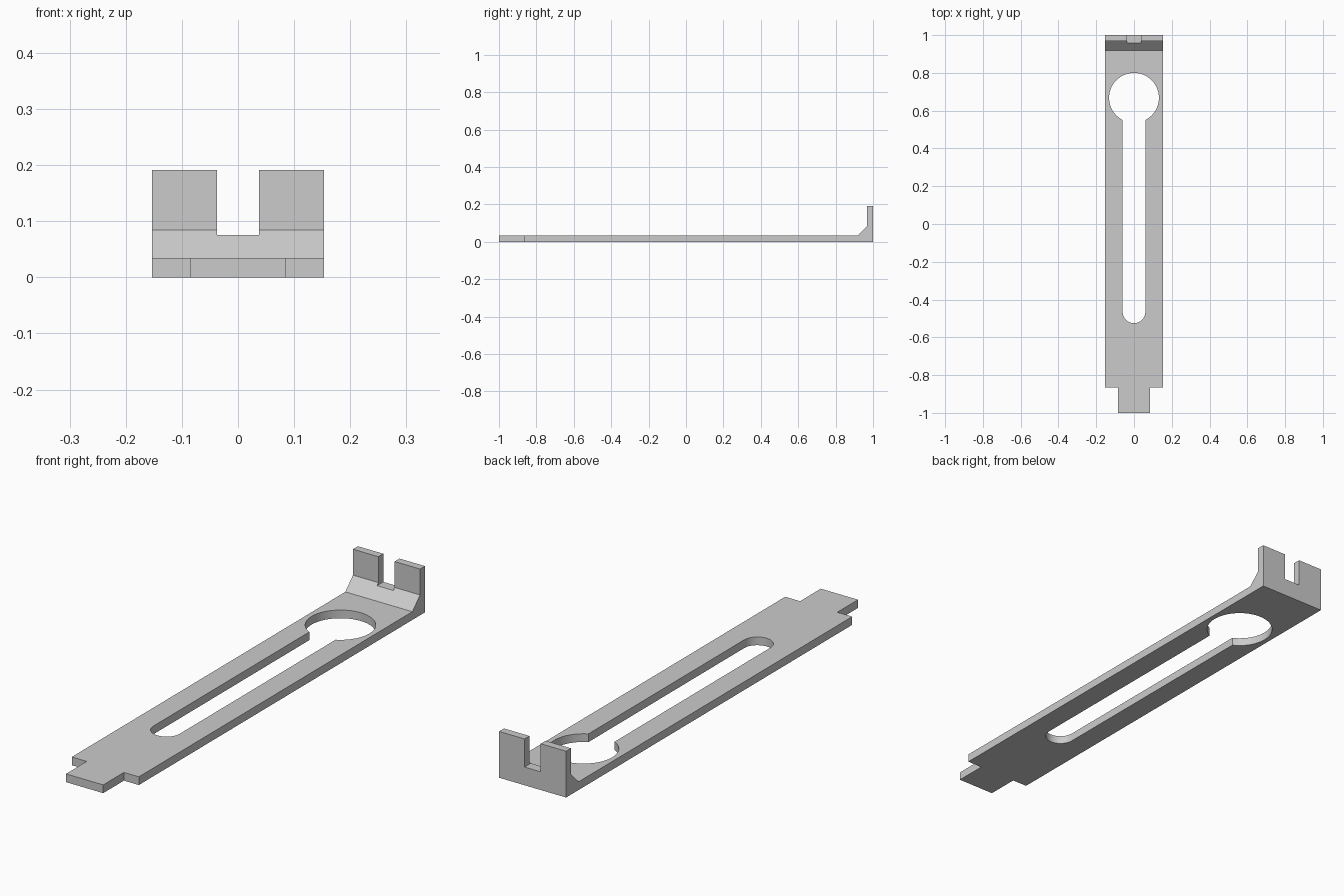
import bpy, bmesh
from math import cos, sin, asin, pi
from mathutils import Vector

if "Cube" in bpy.data.objects:
    bpy.data.objects.remove(bpy.data.objects["Cube"])

HALF_W, THICK = 0.153, 0.034
SLOT_R, SLOT_Y = 0.06, -0.465
HOLE_R, HOLE_Y = 0.132, 0.668

steel = bpy.data.materials.new("grey_metal")
steel.use_nodes = True
steel.diffuse_color = (0.6, 0.6, 0.6, 1)
steel.node_tree.nodes["Principled BSDF"].inputs["Base Color"].default_value = (0.6, 0.6, 0.6, 1)


def prism(name, outline, depth):
    """Extrude a closed outline of 3D points along a depth vector."""
    bm = bmesh.new()
    face = bm.faces.new([bm.verts.new(p) for p in outline])
    result = bmesh.ops.extrude_face_region(bm, geom=[face])
    moved = [v for v in result["geom"] if isinstance(v, bmesh.types.BMVert)]
    bmesh.ops.translate(bm, verts=moved, vec=Vector(depth))
    bmesh.ops.recalc_face_normals(bm, faces=bm.faces)
    mesh = bpy.data.meshes.new(name)
    bm.to_mesh(mesh)
    bm.free()
    mesh.materials.append(steel)
    obj = bpy.data.objects.new(name, mesh)
    bpy.context.collection.objects.link(obj)
    return obj


def box_cutter(name, x0, x1, y0, y1, z0, z1):
    corners = [(x0, y0, z0), (x1, y0, z0), (x1, y1, z0), (x0, y1, z0)]
    return prism(name, corners, (0, 0, z1 - z0))


def arc(cy, r, start, end, steps):
    angles = [start + (end - start) * i / steps for i in range(steps + 1)]
    return [(r * cos(a), cy + r * sin(a), -0.1) for a in angles]


# Flat bar with upright end wall and sloped brace, as one side profile
profile = [(-1, 0), (1, 0), (1, 0.191), (0.968, 0.191),
           (0.968, 0.084), (0.918, THICK), (-1, THICK)]
bracket = prism("slotted_bracket", [(-HALF_W, y, z) for y, z in profile],
                (2 * HALF_W, 0, 0))

# Keyhole: round hole running into a round-ended slot
mouth = asin(SLOT_R / HOLE_R)
keyhole = (arc(HOLE_Y, HOLE_R, -pi / 2 + mouth, 1.5 * pi - mouth, 48)
           + arc(SLOT_Y, SLOT_R, pi, 2 * pi, 24))
cutters = [prism("keyhole_cutter", keyhole, (0, 0, 0.3))]

# Notch in the wall, and corners removed to leave the front tab
cutters.append(box_cutter("notch_cutter", -0.037, 0.037, 0.9, 1.1, 0.075, 0.3))
for side, x0, x1 in (("left", 0.085, 0.3), ("right", -0.3, -0.085)):
    cutters.append(box_cutter(side + "_corner_cutter", x0, x1, -1.1, -0.865, -0.1, 0.1))

for cutter in cutters:
    cutter.hide_render = True
    mod = bracket.modifiers.new(cutter.name, "BOOLEAN")
    mod.operation, mod.solver, mod.object = "DIFFERENCE", "EXACT", cutter

# Bake the cuts and drop the cutters
bpy.context.view_layer.update()
baked = bpy.data.meshes.new_from_object(
    bracket.evaluated_get(bpy.context.evaluated_depsgraph_get()))
bracket.modifiers.clear()
bracket.data = baked
for cutter in cutters:
    bpy.data.objects.remove(cutter)

# Smooth round edges, crisp corners
bpy.ops.object.select_all(action="DESELECT")
bracket.select_set(True)
bpy.context.view_layer.objects.active = bracket
bpy.ops.object.shade_smooth_by_angle(angle=pi / 6)
